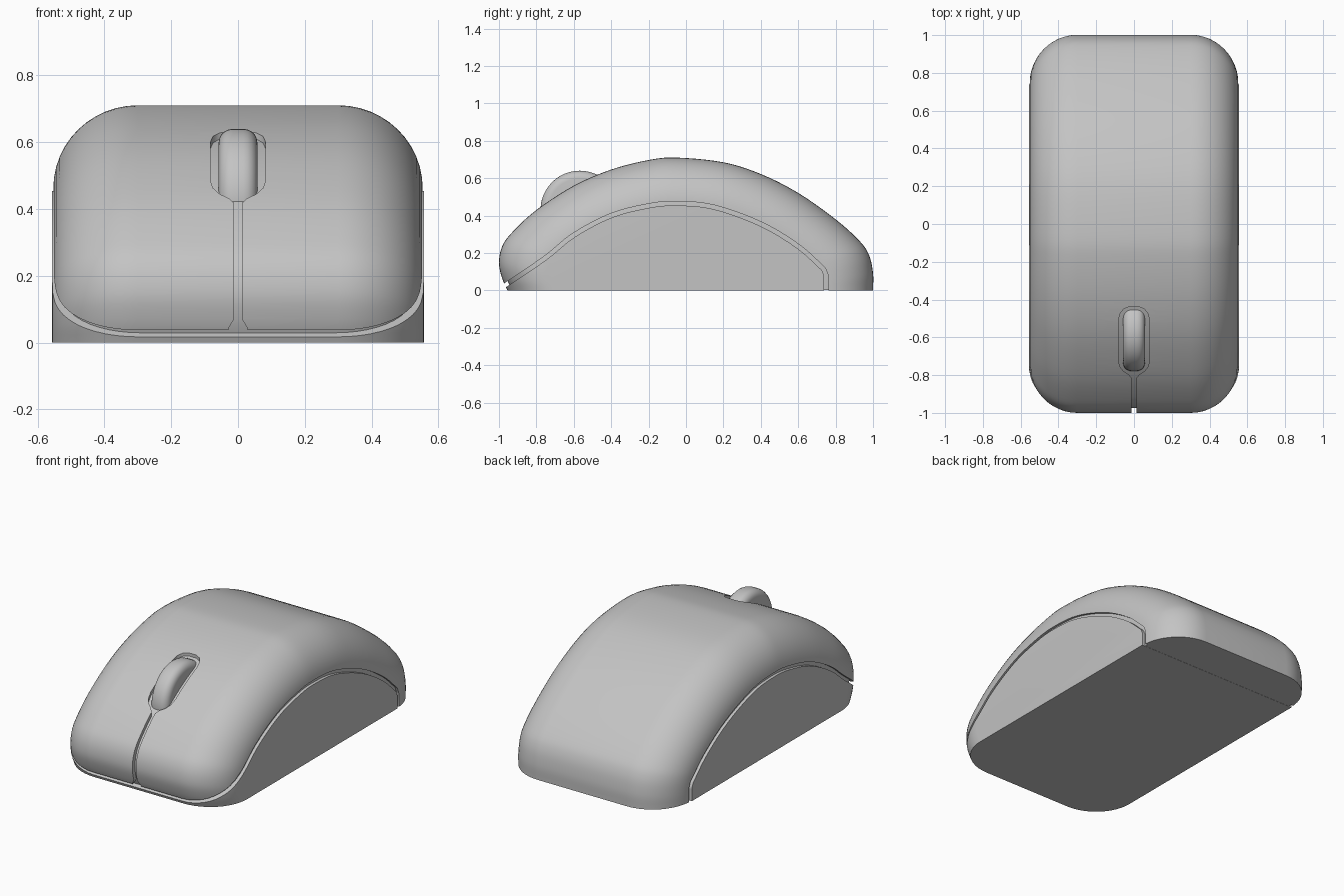
import bpy, bmesh, math
from mathutils import Vector

if "Cube" in bpy.data.objects:
    bpy.data.objects.remove(bpy.data.objects["Cube"])

grey = bpy.data.materials.new("plain_grey")
grey.use_nodes = True
grey.diffuse_color = (0.55, 0.55, 0.55, 1)
grey.node_tree.nodes["Principled BSDF"].inputs["Base Color"].default_value = (0.55, 0.55, 0.55, 1)


def finish(name, bm):
    bmesh.ops.recalc_face_normals(bm, faces=bm.faces)
    mesh = bpy.data.meshes.new(name)
    bm.to_mesh(mesh)
    bm.free()
    mesh.materials.append(grey)
    obj = bpy.data.objects.new(name, mesh)
    bpy.context.collection.objects.link(obj)
    return obj


def smooth_path(pts, steps):
    """Smooth curve through 2D points."""
    p = [Vector(q) for q in pts]
    p = [2 * p[0] - p[1]] + p + [2 * p[-1] - p[-2]]
    out = []
    for a, b, c, d in zip(p, p[1:], p[2:], p[3:]):
        for i in range(steps):
            t = i / steps
            out.append(0.5 * (2 * b + (c - a) * t + (2 * a - 5 * b + 4 * c - d) * t * t
                              + (3 * b - a - 3 * c + d) * t ** 3))
    return out + [p[-2]]


def offset(path, dist):
    """Move a 2D path sideways along its normals."""
    out = []
    for i, q in enumerate(path):
        d = (path[min(i + 1, len(path) - 1)] - path[max(i - 1, 0)]).normalized()
        out.append(q + Vector((-d.y, d.x)) * dist)
    return out


def prism(name, outline, place, lo, hi):
    """Solid from a closed outline, extruded between two levels."""
    bm = bmesh.new()
    rings = [[bm.verts.new(place(q[0], q[1], h)) for q in outline] for h in (lo, hi)]
    n = len(outline)
    for ring in rings:
        bm.faces.new(ring)
    for i in range(n):
        j = (i + 1) % n
        bm.faces.new((rings[0][i], rings[0][j], rings[1][j], rings[1][i]))
    obj = finish(name, bm)
    obj.hide_render = True
    return obj


def apply(obj, mod):
    bpy.ops.object.select_all(action="DESELECT")
    bpy.context.view_layer.objects.active = obj
    obj.select_set(True)
    bpy.ops.object.modifier_apply(modifier=mod.name)


def cut(obj, cutter, operation="DIFFERENCE"):
    mod = obj.modifiers.new("cut", "BOOLEAN")
    mod.operation = operation
    mod.solver = "EXACT"
    mod.object = cutter
    apply(obj, mod)
    bpy.data.objects.remove(cutter)


# Side profile of the body, front to back
profile = smooth_path([(-0.955, 0), (-0.985, 0.07), (-1, 0.15), (-0.983, 0.235), (-0.93, 0.31),
                       (-0.8, 0.43), (-0.6, 0.56), (-0.4, 0.646), (-0.2, 0.697), (-0.05, 0.71),
                       (0.2, 0.685), (0.4, 0.622), (0.6, 0.521), (0.8, 0.38), (0.93, 0.262),
                       (0.98, 0.185), (1, 0.09), (1, 0)], 5)


def body(name, half_width, scale=1.0, floor=0.0):
    """Loft the profile across the width, rounding it in towards both sides."""
    flat, steps = 0.3, 12
    right = []
    for i in range(steps + 1):
        a = math.pi / 2 * i / steps
        right.append((flat + (half_width - flat) * math.sin(a), 1 - math.cos(a)))
    stations = [(-x, k) for x, k in reversed(right)] + right
    bm = bmesh.new()
    rings = []
    for x, k in stations:
        rings.append([bm.verts.new((x * scale, q.x * (1 - 0.26 * k) * scale,
                                    floor + q.y * (1 - 0.35 * k) * scale)) for q in profile])
    n = len(profile)
    for r, s in zip(rings, rings[1:]):
        for i in range(n):
            j = (i + 1) % n
            bm.faces.new((r[i], r[j], s[j], s[i]))
    bm.faces.new(rings[0])
    bm.faces.new(rings[-1])
    return finish(name, bm)


# Seam between top shell and base, arching over each side
seam = smooth_path([(-1.1, -0.055), (-0.96, 0.032), (-0.75, 0.175), (-0.6, 0.295), (-0.4, 0.4),
                    (-0.2, 0.452), (-0.05, 0.465), (0.15, 0.445), (0.4, 0.355), (0.6, 0.235),
                    (0.735, 0.115)], 5)
seam += [Vector((0.75, 0.08)), Vector((0.75, 0.0)), Vector((0.75, -0.2))]


def side_on(y, z, x):
    return (x, y, z)


def region(name, dist):
    return prism(name, offset(seam, dist) + [Vector((-1.1, -0.2))], side_on, -1, 1)


top_shell = body("top_shell", 0.553)
cut(top_shell, region("seam_outer", 0.011))
base = body("base", 0.557)
cut(base, region("seam_inner", -0.011), "INTERSECT")
inner_core = body("inner_core", 0.553, 0.975, 0.001)

# Wheel slot with the button channel running to the front edge
half = [(0.012, -1.1), (0.012, -0.815), (0.028, -0.797), (0.055, -0.78), (0.075, -0.755),
        (0.083, -0.72), (0.083, -0.52), (0.075, -0.477), (0.055, -0.45), (0.025, -0.438)]
keyhole = half + [(-x, y) for x, y in reversed(half)]
cut(top_shell, prism("slot_cutter", keyhole, lambda x, y, z: (x, y, z), -0.1, 1))
flare = [(-0.032, 0.02), (0.032, 0.02), (0.027, 0.045), (0.011, 0.072), (-0.011, 0.072), (-0.027, 0.045)]
cut(top_shell, prism("flare_cutter", flare, lambda x, z, y: (x, y, z), -1.1, -0.95))

# Scroll wheel
rim = [(-0.568 + 0.21 * math.cos(a), 0.43 + 0.21 * math.sin(a))
       for a in (math.tau * i / 48 for i in range(48))]
scroll_wheel = prism("scroll_wheel", rim, side_on, -0.058, 0.058)
scroll_wheel.hide_render = False
bevel = scroll_wheel.modifiers.new("round", "BEVEL")
bevel.width = 0.042
bevel.segments = 5
bevel.limit_method = "ANGLE"
bevel.angle_limit = math.radians(40)
apply(scroll_wheel, bevel)

# Smooth shading with crisp seams
bpy.ops.object.select_all(action="DESELECT")
for obj in (top_shell, base, inner_core, scroll_wheel):
    obj.select_set(True)
bpy.context.view_layer.objects.active = top_shell
bpy.ops.object.shade_smooth_by_angle(angle=math.radians(35))
